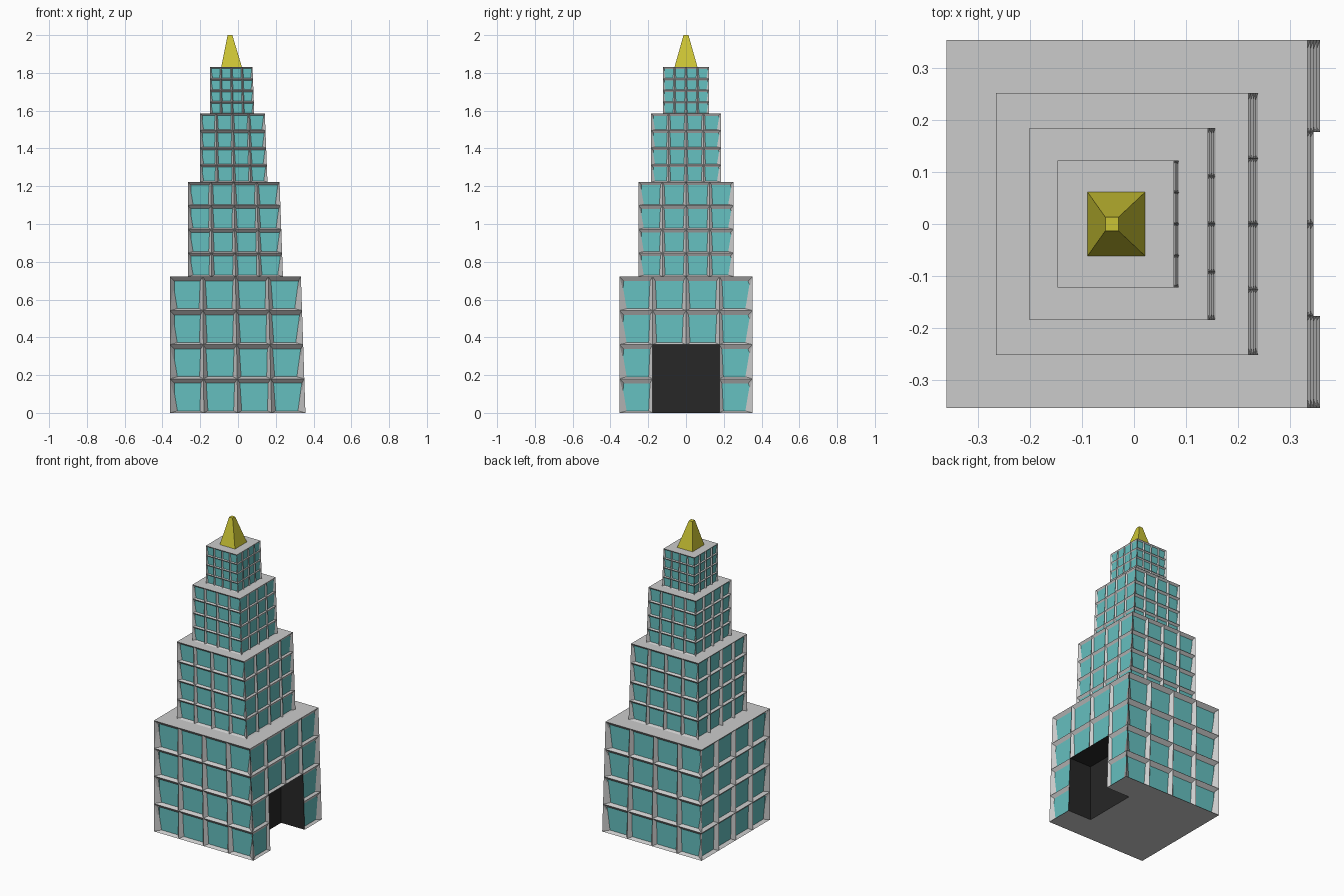
import bpy
import bmesh
from mathutils import Vector

if "Cube" in bpy.data.objects:
    bpy.data.objects.remove(bpy.data.objects["Cube"])


def material(name, rgb):
    m = bpy.data.materials.new(name)
    m.diffuse_color = (*rgb, 1)
    m.use_nodes = True
    m.node_tree.nodes["Principled BSDF"].inputs["Base Color"].default_value = m.diffuse_color
    return m


def finish(bm, name, mat=None):
    bmesh.ops.remove_doubles(bm, verts=bm.verts, dist=0.0002)
    me = bpy.data.meshes.new(name)
    bm.to_mesh(me)
    bm.free()
    ob = bpy.data.objects.new(name, me)
    bpy.context.collection.objects.link(ob)
    if mat:
        me.materials.append(mat)
    return ob


def face(bm, pts):
    return bm.faces.new([bm.verts.new(p) for p in pts])


def rect(x0, x1, y, z):
    return [Vector(p) for p in ((x0, -y, z), (x1, -y, z), (x1, y, z), (x0, y, z))]


def bands(bm, lower, upper):
    # quads joining two loops of equal length
    n = len(lower)
    for i in range(n):
        j = (i + 1) % n
        face(bm, (lower[i], lower[j], upper[j], upper[i]))


glass = material("glass", (0.13, 0.52, 0.52))
gold = material("gold", (0.6, 0.55, 0.035))
dark = material("dark", (0.02, 0.02, 0.02))

# tiers: left x, right x at bottom, right x at top, half depth, bottom z, top z
TIERS = [
    (-0.36, 0.357, 0.333, 0.353, 0.0, 0.722),
    (-0.265, 0.238, 0.220, 0.251, 0.722, 1.222),
    (-0.201, 0.156, 0.142, 0.184, 1.222, 1.585),
    (-0.147, 0.086, 0.077, 0.122, 1.585, 1.83),
]
SPIRE = (-0.089, 0.021, 0.061)
N = 4

for t, (x0, xb, xt, y, z0, z1) in enumerate(TIERS):
    frame, panes = bmesh.new(), bmesh.new()
    low, top = rect(x0, xb, y, z0), rect(x0, xt, y, z1)

    # four walls of recessed window cells
    for w in range(4):
        a, b, d, c = low[w], low[(w + 1) % 4], top[w], top[(w + 1) % 4]
        normal = (b - a).cross(d - a).normalized()

        def at(u, v):
            return a.lerp(b, u / N).lerp(d.lerp(c, u / N), v / N)

        depth = (z1 - z0) / N * (0.08 if w == 1 else 0.13)
        for i in range(N):
            for j in range(N):
                if t == 0 and w == 1 and i in (1, 2) and j < 2:
                    continue  # doorway
                # outer columns lean further in at the bottom
                l = 0.22 if i == 0 else 0.12
                r = 0.22 if i == N - 1 else 0.12
                outer = [at(i, j), at(i + 1, j), at(i + 1, j + 1), at(i, j + 1)]
                inner = [at(i + l, j + 0.06), at(i + 1 - r, j + 0.06),
                         at(i + 0.92, j + 0.87), at(i + 0.08, j + 0.87)]
                inner = [p - normal * depth for p in inner]
                bands(frame, outer, inner)
                face(panes, inner)

    # roof terrace around the next tier or the spire
    if t < 3:
        n = TIERS[t + 1]
        bands(frame, top, rect(n[0], n[1], n[3], z1))
    else:
        bands(frame, top, rect(*SPIRE, z1))

    # underside of the base, notched at the doorway
    if t == 0:
        h, xd = y / 2, xb - 0.17
        under = [(x0, -y), (x0, y), (xb, y), (xb, h), (xd, h), (xd, -h), (xb, -h), (xb, -y)]
        face(frame, [(px, py, 0) for px, py in under])

        # dark door recess
        zt, xm = z1 / 2, (xb + xt) / 2
        door = bmesh.new()
        face(door, [(xd, -h, 0), (xd, h, 0), (xd, h, zt), (xd, -h, zt)])
        face(door, [(xb, -h, 0), (xd, -h, 0), (xd, -h, zt), (xm, -h, zt)])
        face(door, [(xd, h, 0), (xb, h, 0), (xm, h, zt), (xd, h, zt)])
        face(door, [(xd, -h, zt), (xd, h, zt), (xm, h, zt), (xm, -h, zt)])
        finish(door, "doorway", dark)

    finish(frame, f"tier_frame_{t + 1}")
    finish(panes, f"tier_windows_{t + 1}", glass)

# golden spire
bm = bmesh.new()
tip = rect(-0.055, -0.030, 0.013, 2.0)
bands(bm, rect(*SPIRE, 1.83), tip)
face(bm, tip)
finish(bm, "spire", gold)
